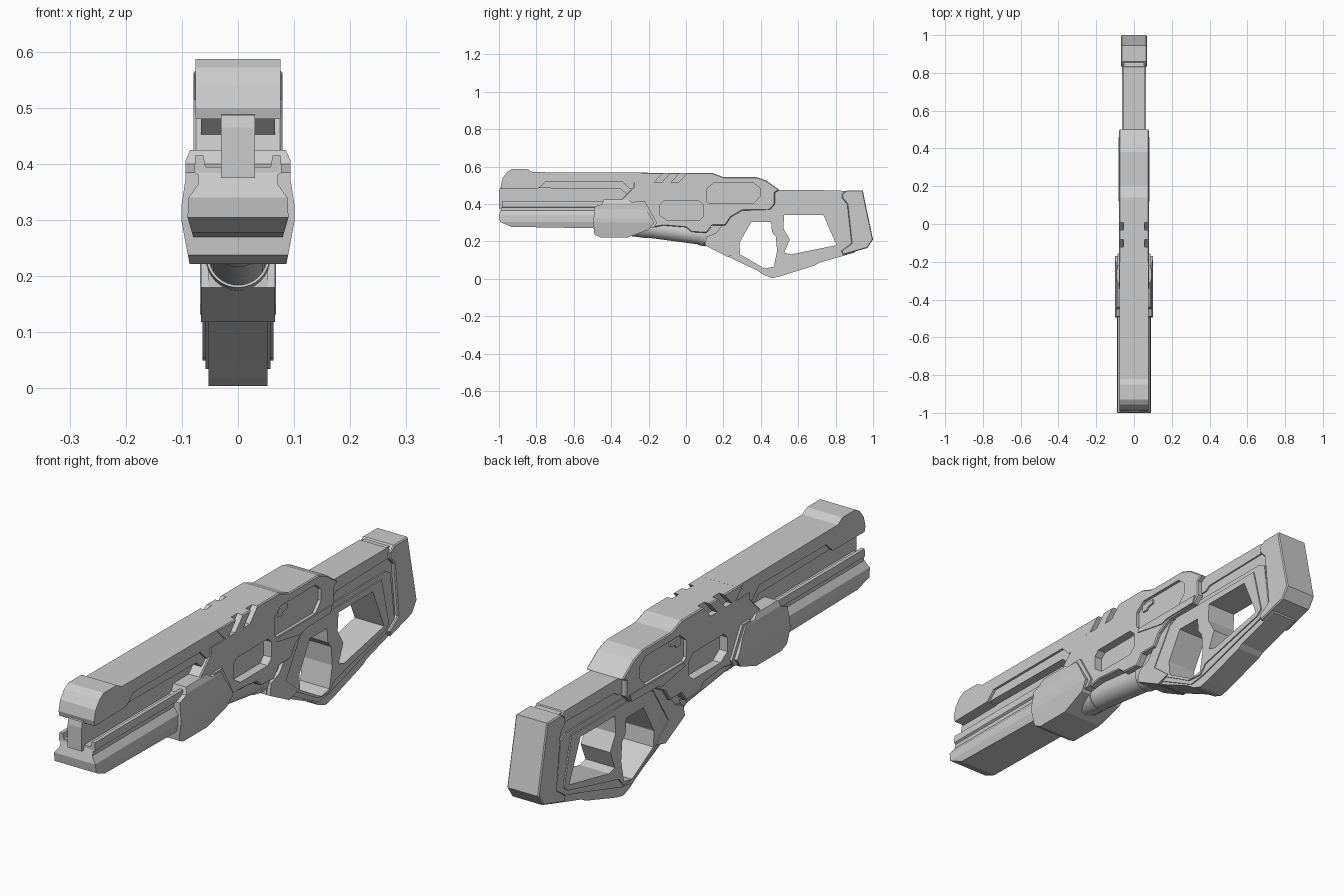
import bpy, bmesh, math
from mathutils import Vector

if "Cube" in bpy.data.objects:
    bpy.data.objects.remove(bpy.data.objects["Cube"])


def prism(name, pts, half, inner=None, bevel=0.0):
    """Side profile (y, z) extruded across x; with inner, a mirrored pair of slabs."""
    bm = bmesh.new()
    spans = [(-half, half)] if inner is None else [(-half, -inner), (inner, half)]
    for a, b in spans:
        f = bm.faces.new([bm.verts.new((a, y, z)) for y, z in pts])
        new = bmesh.ops.extrude_face_region(bm, geom=[f])["geom"]
        for v in new:
            if isinstance(v, bmesh.types.BMVert):
                v.co.x = b
    if bevel:
        rim = [e for e in bm.edges if abs(e.verts[0].co.x - e.verts[1].co.x) < 1e-6]
        bmesh.ops.bevel(bm, geom=rim, offset=bevel, segments=1, affect='EDGES')
    return finish(name, bm)


def section(name, half_pts, y0, y1):
    """Half cross-section (x, z) mirrored in x and run along y."""
    bm = bmesh.new()
    pts = half_pts + [(-x, z) for x, z in reversed(half_pts)]
    f = bm.faces.new([bm.verts.new((x, y0, z)) for x, z in pts])
    for v in bmesh.ops.extrude_face_region(bm, geom=[f])["geom"]:
        if isinstance(v, bmesh.types.BMVert):
            v.co.y = y1
    return finish(name, bm)


def finish(name, bm):
    bmesh.ops.recalc_face_normals(bm, faces=bm.faces[:])
    me = bpy.data.meshes.new(name)
    bm.to_mesh(me)
    bm.free()
    ob = bpy.data.objects.new(name, me)
    bpy.context.collection.objects.link(ob)
    return ob


def boolean(ob, tool, op='DIFFERENCE'):
    m = ob.modifiers.new("bool", 'BOOLEAN')
    m.operation, m.object, m.solver = op, tool, 'EXACT'
    bpy.context.view_layer.objects.active = ob
    bpy.ops.object.modifier_apply(modifier=m.name)


def cut(ob, *tools):
    for t in tools:
        boolean(ob, t)


def drop(*tools):
    for t in tools:
        bpy.data.objects.remove(t)


def tube(name, a, b, r, n=32):
    a, b = Vector(a), Vector(b)
    bpy.ops.mesh.primitive_cylinder_add(vertices=n, radius=r, depth=(b - a).length, location=(a + b) / 2)
    ob = bpy.context.object
    ob.name = name
    ob.rotation_euler = (b - a).to_track_quat('Z', 'Y').to_euler()
    bpy.ops.object.shade_smooth_by_angle(angle=math.radians(35))
    return ob


# Upper cover with raised front block
prism("upper_cover", [(-.985, .48), (-.99, .5), (-.98, .54), (-.955, .572), (-.93, .587), (-.85, .587),
                      (-.82, .57), (-.2, .567), (-.2, .48), (-.3, .48), (-.34, .52), (-.75, .52),
                      (-.79, .482)], .076)
prism("cover_inner_panel", [(-.8, .485), (-.76, .53), (-.28, .53), (-.28, .42), (-.35, .48)], .066)

# Narrow web joining cover and barrel
prism("front_web", [(-1, .375), (-1, .465), (-.995, .487), (-.9, .5), (-.2, .5), (-.2, .375)], .03)

# Ridged lower barrel shroud with chamfered nose
barrel = section("barrel_shroud", [(.035, .395), (.058, .395), (.062, .415), (.076, .415), (.078, .385),
                                   (.07, .38), (.07, .365), (.088, .34), (.09, .305), (.077, .26)], -1, -.2)
nose = prism("nose_shape", [(-.985, .45), (-.985, .385), (-1, .34), (-.995, .305), (-.935, .278),
                            (-.2, .265), (-.2, .45)], .2)
boolean(barrel, nose, 'INTERSECT')
drop(nose)

# Fore grip wrapped around the barrel
grip_sec = [(.07, .43), (.083, .43), (.094, .405), (.094, .37), (.101, .325), (.101, .3), (.086, .22)]
fore = section("fore_grip", grip_sec, -.6, 0)
fore_side = prism("fore_side", [(-.45, .4), (-.44, .425), (-.31, .425), (-.29, .41), (-.235, .408), (-.17, .3),
                                (-.2, .262), (-.31, .222), (-.46, .222), (-.49, .238), (-.495, .3),
                                (-.49, .385)], .2)
boolean(fore, fore_side, 'INTERSECT')
drop(fore_side)
prism("fore_grip_rear_collar", [(-.27, .415), (-.22, .415), (-.155, .3), (-.17, .275), (-.3, .25)], .088)

# Main receiver body
body = prism("receiver", [(-.37, .4), (-.28, .49), (-.28, .567), (.14, .566), (.2, .544), (.38, .543), (.43, .525),
                          (.5, .475), (.475, .46), (.475, .4), (.45, .37), (.3, .365), (.24, .33),
                          (.21, .285), (.14, .285), (.11, .245), (.03, .25), (0, .275), (-.12, .285), (-.2, .27),
                          (-.3, .28)], .079, bevel=.004)
side_slot = prism("slot", [(-.14, .34), (-.14, .395), (-.12, .415), (.07, .415), (.093, .395), (.093, .335),
                           (.07, .312), (-.1, .312)], .2, .045)
panel = prism("panel", [(.11, .415), (.11, .48), (.15, .513), (.36, .513), (.395, .485), (.395, .44),
                        (.36, .402), (.125, .402)], .2, .067)
slits = [prism("slit", [(y, .515), (y + .04, .515), (y + .1, .58), (y + .06, .58)], .2, .055)
         for y in (-.17, -.08)]
step = prism("step", [(-.4, .515), (-.19, .515), (-.235, .56), (-.26, .6), (-.4, .6)], .2, .075)
cut(body, side_slot, panel, step, *slits)
drop(side_slot, panel, step, *slits)
prism("receiver_panel_window", [(.14, .47), (.14, .5), (.2, .5), (.2, .485), (.17, .48), (.165, .47)], .074)
prism("receiver_lower_rail", [(.12, .385), (.13, .4), (.46, .4), (.45, .372), (.3, .37), (.26, .36)], .083)

# Angled lower tube and its collars
tube("lower_tube", (0, -.3, .285), (0, .1, .232), .052)
tube("tube_collar", (0, .075, .236), (0, .115, .23), .057)
tube("tube_front_collar", (0, -.29, .284), (0, -.2, .272), .056)

# Openings shared by the frame layers
trigger_hole = prism("trigger_hole", [(.35, .305), (.455, .305), (.46, .248), (.48, .225), (.487, .15), (.47, .065),
                                      (.42, .055), (.29, .13), (.285, .19)], .3)
stock_hole = prism("stock_hole", [(.525, .34), (.735, .34), (.805, .18), (.56, .13), (.525, .14), (.555, .21),
                                  (.52, .27)], .3)

# Grip and stock frame: thin core plus wider inner panel
core = prism("stock_frame", [(.1, .18), (.1, .235), (.15, .29), (.3, .42), (.45, .472), (.85, .47), (.9, .45),
                             (.93, .2), (.9, .14), (.71, .085), (.69, .072), (.5, .012), (.46, .004), (.42, .018),
                             (.38, .045), (.2, .13)], .053)
layer = prism("stock_frame_panel", [(.13, .19), (.25, .345), (.32, .385), (.82, .385), (.85, .37), (.875, .185),
                                    (.86, .155), (.69, .108), (.48, .045), (.41, .035), (.22, .135)], .058)
rim = prism("hole_rim", [(.19, .2), (.27, .335), (.33, .365), (.79, .365), (.835, .18), (.81, .16), (.5, .085),
                         (.47, .05), (.4, .055), (.25, .14)], .063)
for part in (core, layer, rim):
    cut(part, trigger_hole, stock_hole)
drop(trigger_hole, stock_hole)

# Bracket in front of the trigger opening
prism("grip_front_bracket", [(.1, .18), (.11, .225), (.16, .245), (.25, .36), (.3, .36), (.2, .2), (.28, .135),
                             (.22, .118)], .066)

# Stock top rail and butt plate
prism("stock_top_rail", [(.42, .41), (.42, .475), (.83, .473), (.85, .455), (.83, .43), (.52, .425), (.5, .41)], .059)
prism("butt_plate", [(.835, .455), (.86, .473), (.945, .473), (1, .21), (.97, .165), (.84, .128), (.83, .15),
                     (.885, .19), (.862, .4), (.835, .43)], .068, bevel=.004)
